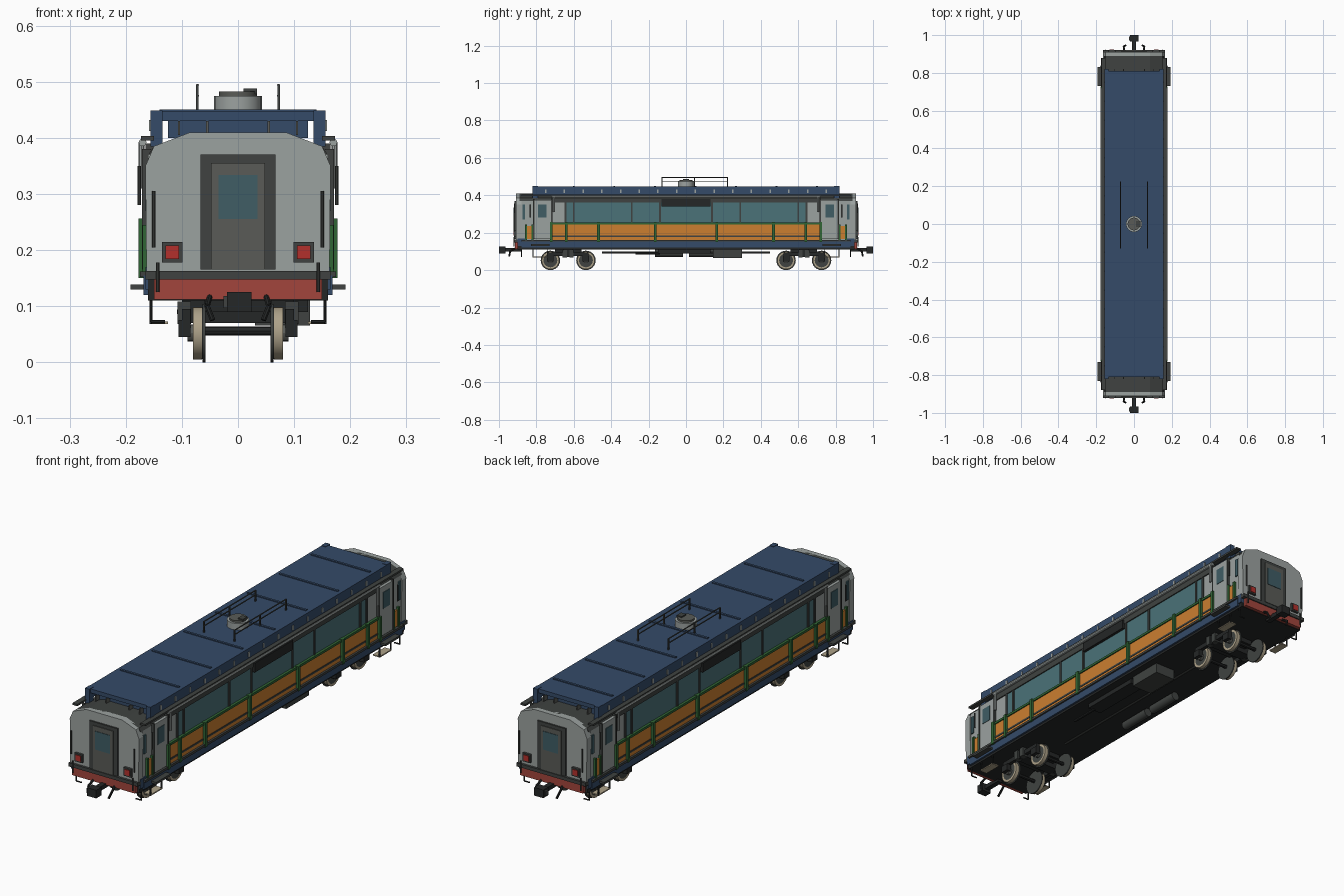
import bpy
import bmesh
from mathutils import Vector

cube = bpy.data.objects.get("Cube")
if cube:
    bpy.data.objects.remove(cube, do_unlink=True)


def material(name, red, green, blue, alpha=1):
    mat = bpy.data.materials.new(name)
    mat.use_nodes = True
    mat.diffuse_color = (red, green, blue, alpha)
    shader = next(n for n in mat.node_tree.nodes if n.type == 'BSDF_PRINCIPLED')
    shader.inputs["Base Color"].default_value = (red, green, blue, 1)
    shader.inputs["Alpha"].default_value = alpha
    shader.inputs["Roughness"].default_value = 0.7
    return mat


grey = material("body grey", .33, .36, .35)
steel = material("dark steel", .05, .055, .052)
black = material("underframe black", .018, .02, .02)
stone = material("door grey", .1, .105, .095)
navy = material("roof blue", .035, .07, .14)
orange = material("band orange", .6, .21, .03)
green = material("trim green", .03, .13, .035)
red = material("beam red", .36, .06, .045)
lamp = material("lamp red", .45, .03, .025)
tan = material("worn metal", .42, .36, .25)
glass = material("window glass", .07, .17, .19, .4)
pane = material("door glass", .05, .11, .13)
cream = material("headrest cream", .6, .58, .5)


def finish(name, mat, bm, mirror="", smooth=False):
    bmesh.ops.recalc_face_normals(bm, faces=bm.faces)
    mesh = bpy.data.meshes.new(name)
    bm.to_mesh(mesh)
    bm.free()
    obj = bpy.data.objects.new(name, mesh)
    bpy.context.collection.objects.link(obj)
    mesh.materials.append(mat)
    if mirror:
        mod = obj.modifiers.new("Mirror", 'MIRROR')
        mod.use_axis = ["x" in mirror, "y" in mirror, False]
        mod.use_mirror_merge = False
    if smooth:
        bpy.ops.object.select_all(action='DESELECT')
        obj.select_set(True)
        bpy.context.view_layer.objects.active = obj
        bpy.ops.object.shade_smooth_by_angle()
    return obj


def add_box(bm, xs, ys, zs):
    low, high = Vector((xs[0], ys[0], zs[0])), Vector((xs[1], ys[1], zs[1]))
    made = bmesh.ops.create_cube(bm, size=1)["verts"]
    bmesh.ops.scale(bm, vec=high - low, verts=made)
    bmesh.ops.translate(bm, vec=(low + high) / 2, verts=made)


def box(name, mat, xs, ys, zs, mirror=""):
    bm = bmesh.new()
    add_box(bm, xs, ys, zs)
    return finish(name, mat, bm, mirror)


def rows(name, mat, xs, centres, depth, zs, mirror=""):
    """Repeat one box along the length of the carriage."""
    bm = bmesh.new()
    for y in centres:
        add_box(bm, xs, (y - depth / 2, y + depth / 2), zs)
    return finish(name, mat, bm, mirror)


def rod(name, mat, points, radius, mirror="", sides=8):
    bm = bmesh.new()
    points = [Vector(p) for p in points]
    for start, end in zip(points, points[1:]):
        axis = end - start
        made = bmesh.ops.create_cone(bm, cap_ends=True, segments=sides, radius1=radius,
                                     radius2=radius, depth=axis.length)["verts"]
        turn = axis.to_track_quat('Z', 'Y').to_matrix()
        bmesh.ops.rotate(bm, matrix=turn, verts=made)
        bmesh.ops.translate(bm, vec=(start + end) / 2, verts=made)
    return finish(name, mat, bm, mirror, smooth=True)


def extrude(name, mat, profile, y_from, y_to, mirror=""):
    bm = bmesh.new()
    face = bm.faces.new([bm.verts.new((x, y_from, z)) for x, z in profile])
    made = bmesh.ops.extrude_face_region(bm, geom=[face])["geom"]
    verts = [v for v in made if isinstance(v, bmesh.types.BMVert)]
    bmesh.ops.translate(bm, vec=(0, y_to - y_from, 0), verts=verts)
    return finish(name, mat, bm, mirror)


def spaced(first, last, count):
    return [first + (last - first) * i / (count - 1) for i in range(count)]


# Body shell: arched roof, end walls and vestibules
arch = [(.165, .35), (.15, .385), (.085, .41)]
arch += [(-x, z) for x, z in reversed(arch)]
wall = [(.163, .15)] + arch + [(-.163, .15)]
extrude("arched_roof", steel, [(.16, .37)] + arch[1:-1] + [(-.16, .37)], -.89, .89)
extrude("end_wall", grey, wall, .88, .91, "y")
box("vestibule", grey, (-.16, .16), (.65, .88), (.15, .37), "y")
box("floor", black, (-.16, .16), (-.9, .9), (.11, .165))
box("sill_beam", navy, (.155, .168), (-.88, .88), (.12, .155), "x")
box("sill_flange", steel, (.155, .175), (-.88, .88), (.152, .162), "x")
box("side_band", orange, (.155, .166), (-.72, .72), (.16, .245), "x")
box("band_stripe", steel, (.155, .168), (-.72, .72), (.178, .186), "x")
box("band_trim", green, (.155, .171), (-.72, .72), (.244, .254), "x")
box("window_header", steel, (.15, .165), (-.72, .72), (.362, .39), "x")
rows("band_post", green, (.16, .177), [.165, .468, .64, .72], .014, (.15, .256), "xy")
box("corner_band", orange, (.155, .166), (.825, .85), (.165, .235), "xy")
rows("corner_post", green, (.155, .17), [.82, .855], .01, (.155, .245), "xy")

# Side windows, signboard and gutter
box("side_window", glass, (.157, .16), (-.65, .65), (.25, .365), "x")
rows("window_mullion", steel, (.154, .164), [.14, .29, .6, .645], .01, (.25, .365), "xy")
box("signboard", black, (.16, .172), (-.13, .13), (.34, .38), "x")
rod("gutter", grey, [(.17, -.72, .392), (.17, .72, .392)], .007, "x")
rod("downpipe", grey, [(.172, .705, .31), (.172, .705, .392)], .005, "xy")
box("eaves", steel, (.15, .173), (-.88, .88), (.395, .403), "x")

# Interior seats
places = spaced(-.58, .58, 22)
for x in (.045, .105):
    rows("seat_cushion", red, (x, x + .045), places, .03, (.235, .262), "x")
    rows("seat_back", red, (x, x + .045), [y + .012 for y in places], .012, (.235, .297), "x")
    rows("headrest", cream, (x + .006, x + .039), [y + .012 for y in places], .015,
         (.294, .304), "x")

# Side doors and boarding steps
box("side_door", grey, (.155, .169), (.72, .812), (.165, .375), "xy")
rows("door_jamb", steel, (.155, .171), [.718, .814], .006, (.165, .38), "xy")
box("side_door_window", pane, (.16, .171), (.745, .79), (.28, .35), "xy")
rod("side_grab_rail", steel, [(.176, .835, .28), (.176, .835, .35)], .003, "xy")
box("corner_window", pane, (.155, .165), (.86, .875), (.27, .35), "xy")
box("boarding_step", steel, (.15, .192), (.73, .83), (.13, .139), "xy")
box("lower_step", tan, (.125, .158), (.74, .82), (.068, .073), "xy")
rows("step_hanger", black, (.153, .158), [.742, .818], .005, (.068, .13), "xy")

# End doors, lamps and buffer beams
box("end_door_frame", steel, (-.067, .067), (.9, .917), (.165, .37), "y")
box("end_door", stone, (-.048, .048), (.9, .92), (.165, .355), "y")
box("end_door_window", pane, (-.035, .035), (.9, .922), (.255, .334), "y")
box("lamp_box", steel, (.099, .135), (.9, .92), (.178, .214), "xy")
box("lamp_lens", lamp, (.105, .129), (.9, .923), (.184, .208), "xy")
box("buffer_beam", red, (-.15, .15), (.89, .915), (.112, .15), "y")
box("end_platform", steel, (-.165, .165), (.875, .92), (.148, .163), "y")
box("beam_corner", navy, (.148, .165), (.86, .9), (.13, .17), "xy")
rod("end_handrail", steel, [(.15, .92, .205), (.15, .92, .305)], .003, "xy")
rod("beam_handrail", steel, [(.143, .92, .125), (.143, .92, .178)], .003, "xy")
rod("corner_stirrup", black, [(.155, .88, .12), (.155, .88, .072), (.13, .88, .072)], .003, "xy")

# Couplers and brake hoses
box("coupler_shank", black, (-.011, .011), (.88, .97), (.1, .118), "y")
box("coupler_head", black, (-.02, .024), (.965, 1), (.09, .125), "y")
box("coupler_knuckle", steel, (-.026, -.008), (.972, .993), (.097, .118), "y")
rod("brake_hose", black, [(.05, .91, .118), (.055, .94, .1), (.045, .945, .075)], .005, "xy")

# Raised blue roof deck with ribs, valance and brackets
box("roof_deck", navy, (-.152, .152), (-.81, .81), (.43, .447))
box("deck_core", navy, (-.125, .125), (-.795, .795), (.4, .432))
box("deck_edge", navy, (.135, .156), (-.815, .815), (.405, .447), "x")
box("deck_corner", navy, (.135, .156), (.79, .82), (.385, .449), "xy")
rows("deck_rib", navy, (-.14, .14), spaced(-.6, .7, 7), .01, (.44, .451))
rows("edge_bracket", grey, (.15, .159), spaced(.05, .75, 8), .008, (.412, .432), "xy")
for x in (.055, .105):
    box("end_bracket", stone, (x - .002, x + .002), (.79, .82), (.405, .43), "xy")

# Roof hatch and railings
rod("hatch_drum", grey, [(0, 0, .445), (0, 0, .475)], .043, sides=16)
rod("hatch_cap", stone, [(0, 0, .47), (0, 0, .483)], .034, sides=16)
box("hatch_latch", steel, (.01, .034), (-.015, .015), (.478, .488))
for z in (.475, .494):
    rod("roof_rail", steel, [(.072, -.13, z), (.072, .225, z)], .0025, "x")
rows("rail_post", steel, (.07, .075), [-.128, .045, .222], .006, (.445, .495), "x")

# Bogies: wheels, tyres, axles and frames
axles = (.535, .725)
for y in axles:
    rod("wheel_disc", steel, [(.06, y, .052), (.077, y, .052)], .046, "xy", 24)
    rod("wheel_flange", steel, [(.058, y, .052), (.063, y, .052)], .052, "xy", 24)
    tyre = rod("wheel_tyre", tan, [(.064, y, .052), (.08, y, .052)], .047, "xy", 24)
    bm = bmesh.new()
    bm.from_mesh(tyre.data)
    caps = [f for f in bm.faces if len(f.verts) > 4]
    bmesh.ops.inset_region(bm, faces=caps, thickness=.01)
    caps = [f for f in bm.faces if len(f.verts) > 4]
    bmesh.ops.delete(bm, geom=caps, context='FACES')
    bm.to_mesh(tyre.data)
    bm.free()
    rod("wheel_hub", stone, [(.07, y, .052), (.09, y, .052)], .015, "xy", 12)
    rod("axle", black, [(-.1, y, .056), (.1, y, .056)], .008, "y")
rows("axle_box", black, (.085, .106), axles, .035, (.045, .075), "xy")
box("bogie_side_frame", black, (.085, .1), (.52, .74), (.075, .095), "xy")
box("bogie_bolster", black, (-.1, .1), (.605, .655), (.07, .112), "y")
rows("bogie_spring", steel, (.084, .108), [.612, .648], .022, (.068, .108), "xy")
box("bogie_pivot_plate", black, (-.06, .06), (.56, .7), (.09, .112), "y")

# Underfloor equipment
box("equipment_box", steel, (.03, .128), (.145, .3), (.066, .112))
box("battery_box", black, (.06, .125), (-.15, .13), (.09, .112))
rod("brake_rod", steel, [(0, -.45, .095), (0, .45, .095)], .005)
for y in (-.09, .09):
    rod("air_tank", steel, [(-.09, y - .075, .09), (-.09, y + .075, .09)], .019, sides=16)
rod("supply_pipe", black, [(.1, -.27, .09), (.1, -.14, .09)], .006)
